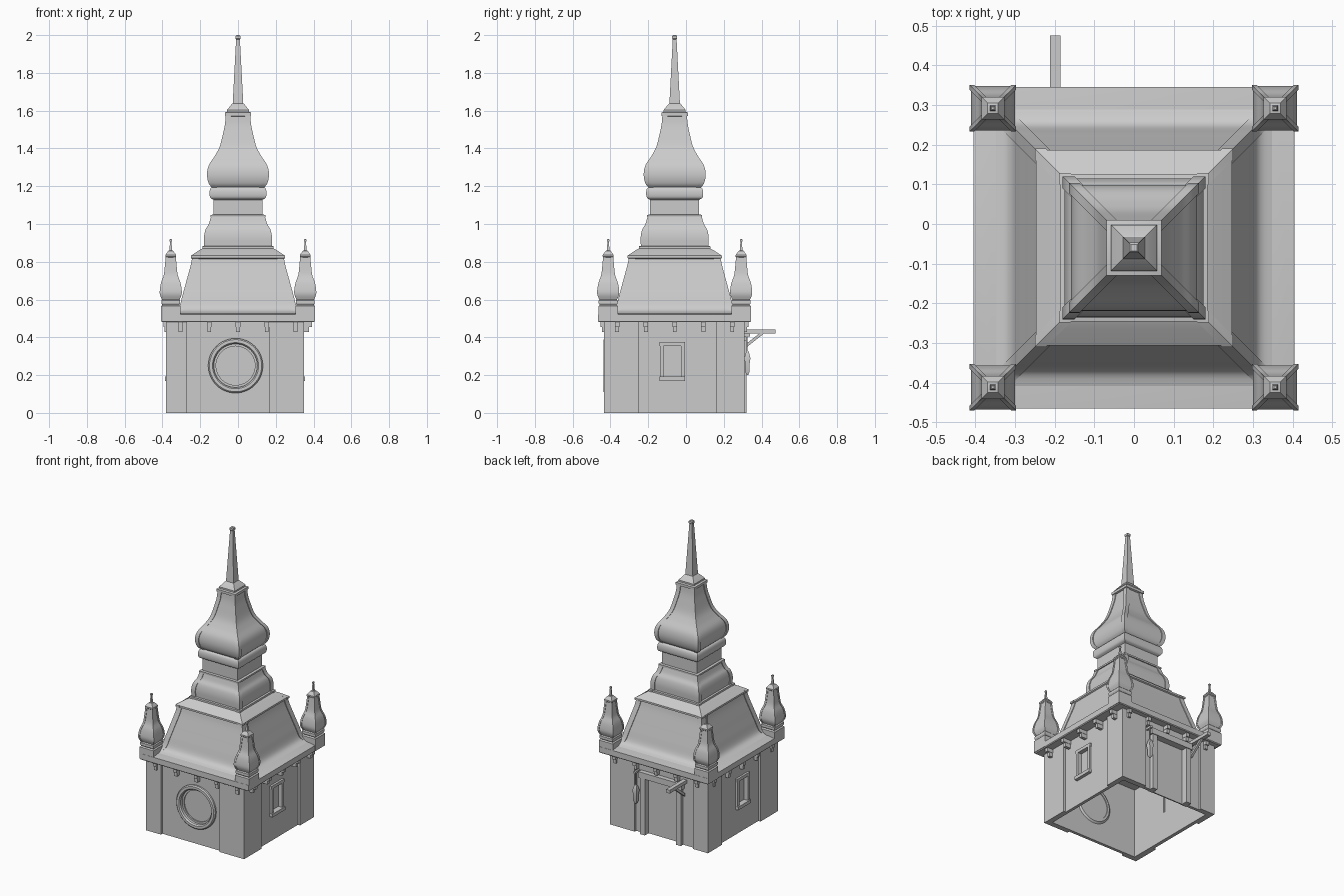
import bpy, bmesh, math
from mathutils import Vector

if "Cube" in bpy.data.objects:
    bpy.data.objects.remove(bpy.data.objects["Cube"])

CY = -0.06  # tower axis in y


def finish(name, bm, smooth=True):
    bmesh.ops.recalc_face_normals(bm, faces=bm.faces)
    me = bpy.data.meshes.new(name)
    bm.to_mesh(me)
    bm.free()
    ob = bpy.data.objects.new(name, me)
    bpy.context.collection.objects.link(ob)
    if smooth:
        bpy.ops.object.select_all(action='DESELECT')
        ob.select_set(True)
        bpy.context.view_layer.objects.active = ob
        bpy.ops.object.shade_smooth_by_angle(angle=math.radians(28))
    return ob


def box(name, x, y, z):
    bm = bmesh.new()
    bmesh.ops.create_cube(bm, size=1)
    for v in bm.verts:
        v.co = [a[0] + (c + 0.5) * (a[1] - a[0]) for a, c in zip((x, y, z), v.co)]
    return finish(name, bm, False)


def prism(name, pts, offset):
    bm = bmesh.new()
    f = bm.faces.new([bm.verts.new(p) for p in pts])
    r = bmesh.ops.extrude_face_region(bm, geom=[f])
    bmesh.ops.translate(bm, vec=offset, verts=[v for v in r['geom'] if isinstance(v, bmesh.types.BMVert)])
    return finish(name, bm, False)


def spline(pts, n=5):
    """Smooth curve through (half width, height) points."""
    p = [Vector(q) for q in pts]
    p = [2 * p[0] - p[1]] + p + [2 * p[-1] - p[-2]]
    out = []
    for i in range(1, len(p) - 2):
        a, b, c, d = p[i - 1:i + 3]
        for k in range(n):
            t = k / n
            out.append(0.5 * (2 * b + (c - a) * t + (2 * a - 5 * b + 4 * c - d) * t * t
                              + (3 * b - a - 3 * c + d) * t ** 3))
    return [tuple(v) for v in out] + [tuple(pts[-1])]


def loft(name, prof, cx=0, cy=CY, w=0, e=0):
    """Square tower piece; w, e = width and height of the raised hip strips."""
    bm = bmesh.new()
    rings = []
    for h, z in prof:
        if w:
            k = h - min(w, h * 0.4)
            corner = [(h, k), (h + e, k), (h + e, h + e), (k, h + e), (k, h)]
        else:
            corner = [(h, h)]
        ring = []
        for _ in range(4):
            ring += [bm.verts.new((cx + x, cy + y, z)) for x, y in corner]
            corner = [(-y, x) for x, y in corner]
        rings.append(ring)
    n = len(rings[0])
    for a, b in zip(rings, rings[1:]):
        for i in range(n):
            bm.faces.new((a[i], a[(i + 1) % n], b[(i + 1) % n], b[i]))
    bm.faces.new(rings[0])
    bm.faces.new(rings[-1])
    return finish(name, bm)


def lathe_y(name, prof, cx, cz, n=48):
    """Ring around the y axis from closed (radius, y) profile."""
    bm = bmesh.new()
    rings = [[bm.verts.new((cx + r * math.cos(i * math.tau / n), y, cz + r * math.sin(i * math.tau / n)))
              for r, y in prof] for i in range(n)]
    m = len(prof)
    for i in range(n):
        a, b = rings[i], rings[(i + 1) % n]
        for j in range(m):
            bm.faces.new((a[j], a[(j + 1) % m], b[(j + 1) % m], b[j]))
    return finish(name, bm)


def disc_y(name, r, y0, y1, cx, cz):
    n = 48
    return prism(name, [(cx + r * math.cos(i * math.tau / n), y0, cz + r * math.sin(i * math.tau / n))
                        for i in range(n)], (0, y1 - y0, 0))


# Hollow tower body with corner piers, open at the bottom
x0, x1, y0, y1, s = -0.38, 0.35, -0.435, 0.31, 0.016
plan = [(x0, y0), (-.27, y0), (-.27, y0 + s), (.165, y0 + s), (.165, y0), (x1, y0),
        (x1, -.25), (x1 - s, -.25), (x1 - s, .16), (x1, .16), (x1, y1),
        (.165, y1), (.165, y1 - s), (-.27, y1 - s), (-.27, y1), (x0, y1),
        (x0, .16), (x0 + s, .16), (x0 + s, -.25), (x0, -.25)]
body = prism("tower_walls", [(x, y, 0) for x, y in plan], (0, 0, 0.485))
cutters = [box("cut_inside", (x0 + .04, x1 - .036), (y0 + .036, y1 - .036), (-.1, .47)),
           disc_y("cut_round", .115, -.6, -.3, -.013, .25),
           box("cut_side", (-.6, .6), (-.125, -.02), (.19, .36)),
           box("cut_door", (-.15, .085), (.2, .5), (-.1, .385))]
for c in cutters:
    m = body.modifiers.new("cut", 'BOOLEAN')
    m.operation, m.object, m.solver = 'DIFFERENCE', c, 'EXACT'
bpy.context.view_layer.objects.active = body
for m in list(body.modifiers):
    bpy.ops.object.modifier_apply(modifier=m.name)
for c in cutters:
    bpy.data.objects.remove(c)

# Round front window
lathe_y("round_window_frame", [(.145, -.41), (.145, -.43), (.138, -.437), (.122, -.437), (.115, -.428),
                               (.115, -.41), (.103, -.41), (.103, -.39), (.118, -.39)], -.013, .25)
disc_y("round_window_pane", .105, -.402, -.395, -.013, .25)

# Side windows: frame of four bars, sill and recessed pane
for side, wx in (("right", x1 - s), ("left", x0 + s)):
    d = 1 if side == "right" else -1
    xr = (wx - .022 * d, wx + .014 * d)
    box(side + "_window_post_a", xr, (-.137, -.118), (.19, .36))
    box(side + "_window_post_b", xr, (-.027, -.008), (.19, .36))
    box(side + "_window_top", xr, (-.14, -.005), (.355, .376))
    box(side + "_window_sill", (xr[0], wx + .022 * d), (-.14, -.005), (.17, .192))
    box(side + "_window_pane", (wx - .02 * d, wx - .014 * d), (-.125, -.02), (.185, .362))

# Back door with frame
box("door_panel", (-.155, .09), (.272, .28), (0, .39))
box("door_jamb_a", (-.185, -.148), (.27, .32), (0, .385))
box("door_jamb_b", (.083, .118), (.27, .32), (0, .385))
box("door_lintel", (-.195, .128), (.27, .325), (.38, .42))

# Hoist beam, brace and hanging hook
box("hoist_beam", (-.212, -.185), (.28, .475), (.42, .442))
prism("hoist_brace", [(-.206, .305, .335), (-.206, .305, .355), (-.206, .39, .422), (-.206, .415, .422)], (.015, 0, 0))
loft("hook_chain", [(.004, .29), (.004, .42)], .145, .322)
loft("hook_weight", [(.004, .2), (.012, .22), (.012, .26), (.016, .29), (.01, .315), (.004, .33)], .145, .325)
box("hook_arm", (.138, .152), (.29, .34), (.405, .42))

# Corbels under the eaves: two-step brackets on all four sides
for k in range(5):
    t = -.305 + .1525 * k
    for j, (wall, reach) in enumerate(((y0, .018), (x1, .042), (y1, .022), (x0, .014))):
        for zlo, zhi, f in ((.455, .485, 1), (.428, .455, .6)):
            hw = .012 if f == 1 else .01
            d = -1 if j in (0, 3) else 1
            out = sorted((wall - .03 * d, wall + reach * f * d))
            c = t if j % 2 == 0 else t + CY
            along = (c - hw, c + hw)
            nm = ("front", "right", "back", "left")[j] + "_corbel"
            if j % 2 == 0:
                box(nm, along, out, (zlo, zhi))
            else:
                box(nm, out, along, (zlo, zhi))

# Eaves and the flared lower roof
loft("eaves", [(.4, .48), (.405, .485), (.405, .522), (.36, .53)])
loft("lower_roof", spline([(.362, .525), (.312, .55), (.287, .63), (.265, .71), (.246, .78), (.238, .82)]), w=.03, e=.005)
loft("lower_roof_cap", [(.238, .815), (.247, .82), (.247, .832), (.205, .86), (.186, .87), (.186, .882), (.17, .885)], w=.025, e=.003)

# Middle roof, lantern shaft and moulding
loft("middle_roof", spline([(.174, .88), (.175, .93), (.167, .97), (.15, 1.0), (.138, 1.04)]), w=.025, e=.005)
loft("middle_cap", [(.138, 1.037), (.146, 1.037), (.146, 1.048), (.13, 1.05)])
loft("lantern_shaft", [(.13, 1.04), (.13, 1.14)])
loft("lantern_moulding", spline([(.13, 1.128), (.147, 1.14), (.151, 1.165), (.146, 1.188), (.132, 1.198)]))

# Onion bulb and its cap
loft("bulb", spline([(.13, 1.19), (.15, 1.215), (.159, 1.26), (.15, 1.31), (.118, 1.36), (.092, 1.41),
                     (.074, 1.48), (.064, 1.53), (.06, 1.575)]), w=.022, e=.005)
loft("bulb_cap", [(.06, 1.568), (.07, 1.573), (.07, 1.59), (.058, 1.594), (.058, 1.604), (.032, 1.636), (.025, 1.64)])

# Spire and tip
loft("spire", [(.028, 1.635), (.01, 1.98)])
loft("spire_tip", [(.008, 1.975), (.013, 1.981), (.013, 1.994), (.008, 2.0)])

# Four corner finials
for sx in (-1, 1):
    for sy in (-1, 1):
        px, py = .356 * sx, CY + .352 * sy
        loft("finial_base", [(.052, .485), (.052, .565), (.045, .572), (.05, .58), (.05, .595), (.043, .602)], px, py)
        loft("finial_bulb", spline([(.044, .6), (.054, .625), (.055, .65), (.048, .69), (.034, .73),
                                    (.028, .78), (.024, .825)], 4), px, py, w=.009, e=.003)
        loft("finial_spike", [(.024, .822), (.029, .827), (.029, .836), (.013, .858), (.007, .86), (.004, .905),
                              (.006, .908), (.006, .917), (.003, .92)], px, py)
